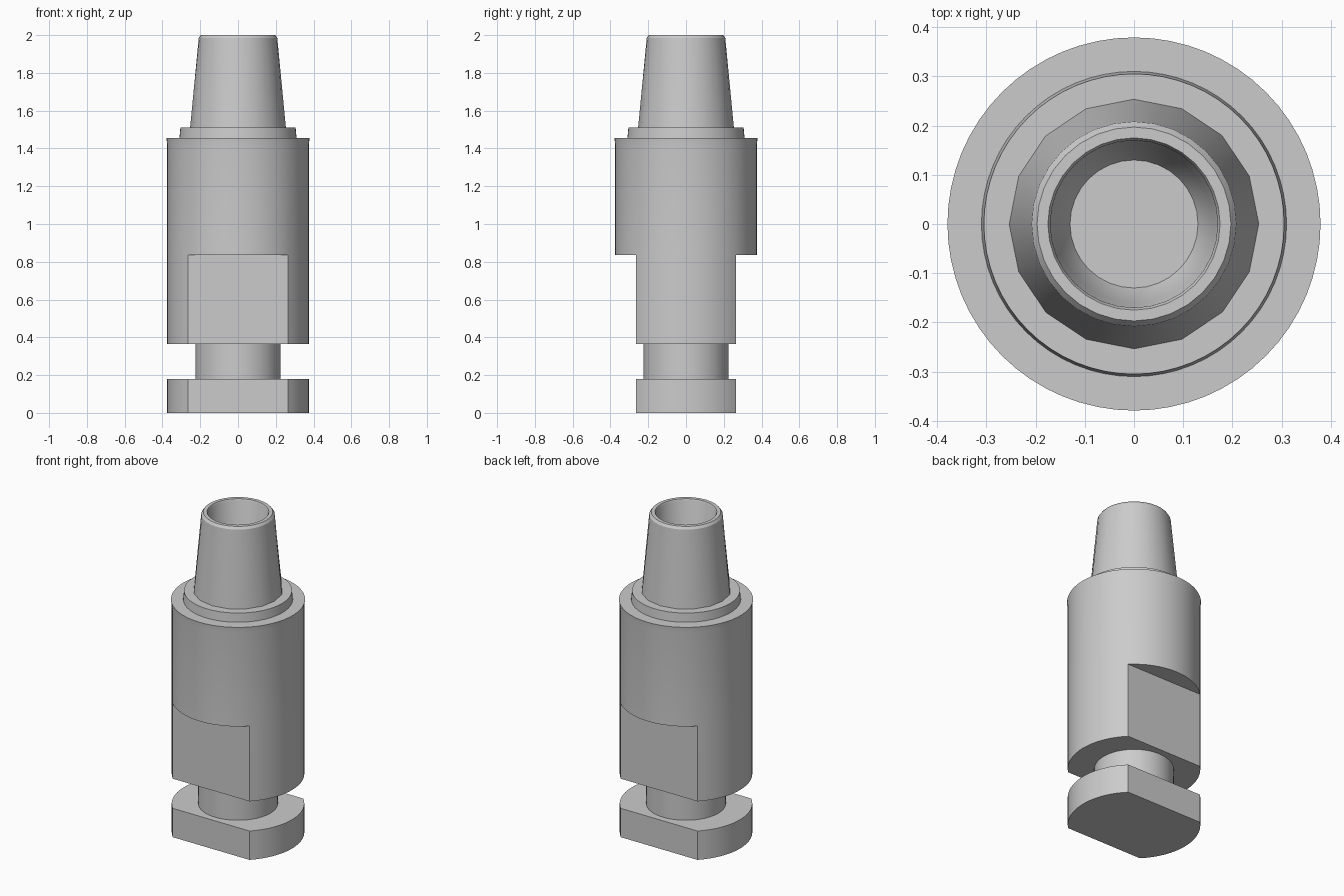
import bpy, bmesh
from math import cos, sin, pi

cube = bpy.data.objects.get("Cube")
if cube:
    bpy.data.objects.remove(cube, do_unlink=True)

steel = bpy.data.materials.new("plain grey")
steel.use_nodes = True
grey = (0.6, 0.6, 0.6, 1)
steel.diffuse_color = grey
steel.node_tree.nodes["Principled BSDF"].inputs["Base Color"].default_value = grey

FLAT = 0.375 * sin(pi / 4)   # half distance across the wrench flats


def lathe(name, profile, segments):
    """Turn (radius, z, style) rings; 'flat' clips y, 'facet' halves the side count."""
    bm = bmesh.new()
    rings = []
    for r, z, style in profile:
        ring = []
        for i in range(segments):
            a = 2 * pi * i / segments
            k = r * cos(2 * pi / segments) if style == "facet" and i % 2 else r
            x, y = k * cos(a), k * sin(a)
            if style == "flat":
                y = max(-FLAT, min(FLAT, y))
            ring.append(bm.verts.new((x, y, z)))
        rings.append(ring)
    for low, high in zip(rings, rings[1:]):
        for i in range(segments):
            j = (i + 1) % segments
            bm.faces.new((low[i], low[j], high[j], high[i]))
    bm.faces.new(rings[0][::-1])
    bm.faces.new(rings[-1])
    bmesh.ops.remove_doubles(bm, verts=bm.verts[:], dist=0.0001)
    bmesh.ops.recalc_face_normals(bm, faces=bm.faces[:])
    mesh = bpy.data.meshes.new(name)
    bm.to_mesh(mesh)
    bm.free()
    mesh.materials.append(steel)
    obj = bpy.data.objects.new(name, mesh)
    bpy.context.collection.objects.link(obj)
    bpy.ops.object.select_all(action="DESELECT")
    obj.select_set(True)
    bpy.context.view_layer.objects.active = obj
    bpy.ops.object.shade_smooth_by_angle(angle=pi / 6)
    return obj


# Foot, groove, flatted shank, round barrel and collar
lathe("body", [
    (0.375, 0, "flat"), (0.375, 0.18, "flat"),
    (0.225, 0.18, "round"), (0.225, 0.365, "round"),
    (0.375, 0.365, "flat"), (0.375, 0.835, "flat"),
    (0.375, 0.835, "round"), (0.375, 1.42, "round"),
    (0.379, 1.455, "round"), (0.31, 1.455, "round"),
    (0.305, 1.51, "round"),
], 64)

# Tapered hollow nose with a bevelled rim and blind bore
lathe("nose", [
    (0.254, 1.505, "facet"), (0.208, 1.985, "round"),
    (0.197, 2.0, "round"), (0.175, 2.0, "round"),
    (0.17, 1.99, "round"), (0.16, 1.62, "round"),
    (0.13, 1.56, "round"),
], 32)
